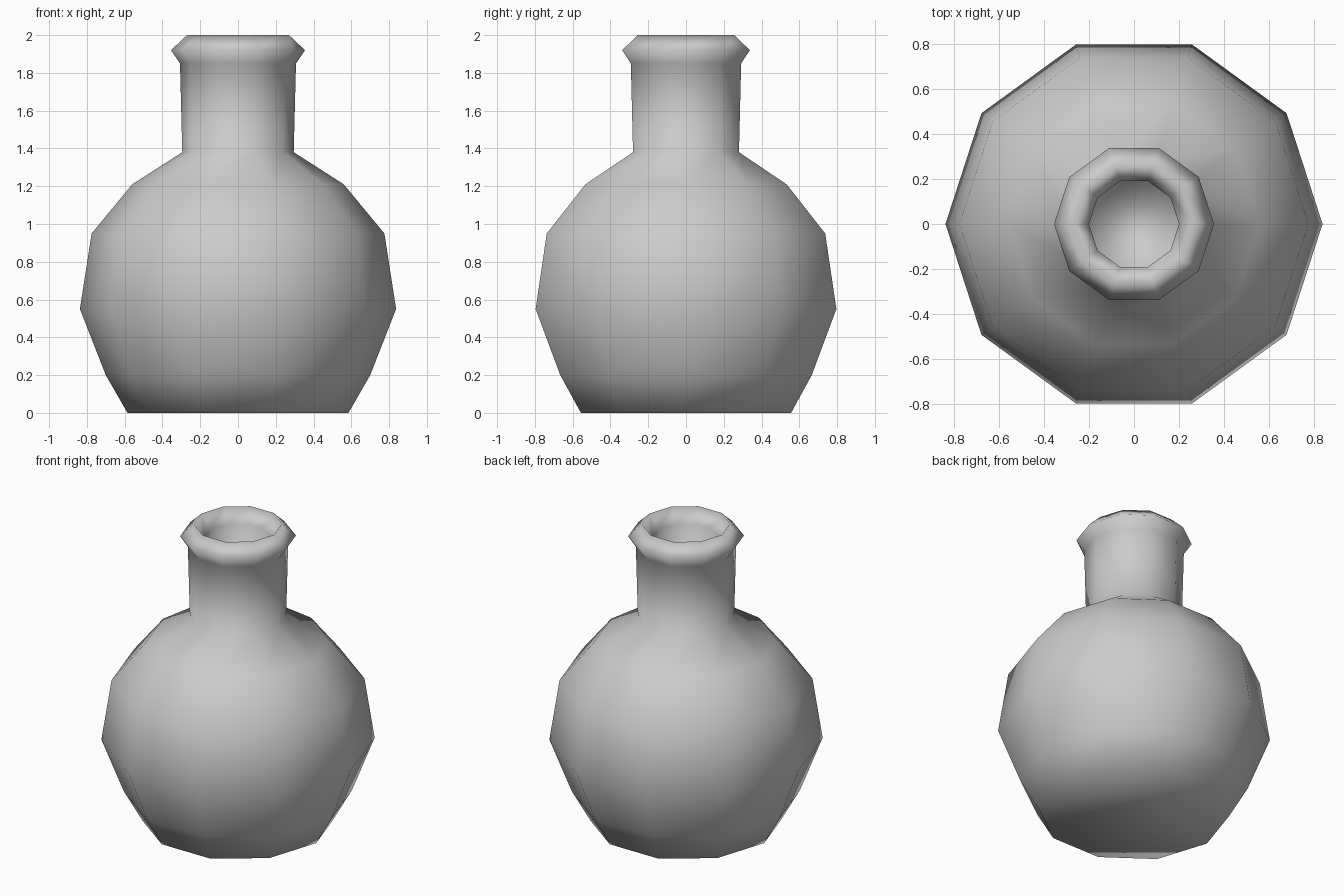
import bpy
import bmesh
import math
from mathutils import Matrix

cube = bpy.data.objects.get("Cube")
if cube:
    bpy.data.objects.remove(cube, do_unlink=True)

SIDES = 10

# Outline as (radius, height), from the base up over the lip and down the bore
profile = [
    (0.585, 0.0), (0.70, 0.20), (0.837, 0.55), (0.775, 0.95), (0.56, 1.21),
    (0.295, 1.38), (0.307, 1.85), (0.355, 1.92), (0.27, 2.0),
    (0.20, 1.91), (0.20, 1.62),
]


def make_material(name, color):
    mat = bpy.data.materials.new(name)
    mat.use_nodes = True
    mat.diffuse_color = color
    shader = mat.node_tree.nodes["Principled BSDF"]
    shader.inputs["Base Color"].default_value = color
    shader.inputs["Roughness"].default_value = 0.6
    return mat


def lathe(name, outline, material):
    """Turn an outline into a smooth-shaded body with closed ends."""
    bm = bmesh.new()
    rings = []
    for radius, height in outline:
        ring = bmesh.ops.create_circle(
            bm, segments=SIDES, radius=radius,
            matrix=Matrix.Translation((0, 0, height)) @ Matrix.Rotation(math.pi / 2, 4, "Z"))
        rings.append(ring["verts"])
    for low, high in zip(rings, rings[1:]):
        for i in range(SIDES):
            j = (i + 1) % SIDES
            bm.faces.new((low[i], low[j], high[j], high[i]))
    bm.faces.new(rings[0])
    bm.faces.new(rings[-1])
    bmesh.ops.recalc_face_normals(bm, faces=bm.faces[:])
    for face in bm.faces:
        face.smooth = True
    mesh = bpy.data.meshes.new(name)
    bm.to_mesh(mesh)
    bm.free()
    mesh.materials.append(material)
    obj = bpy.data.objects.new(name, mesh)
    bpy.context.collection.objects.link(obj)
    return obj


# Round flask with a flared lip
lathe("flask", profile, make_material("light grey", (0.6, 0.6, 0.6, 1.0)))
